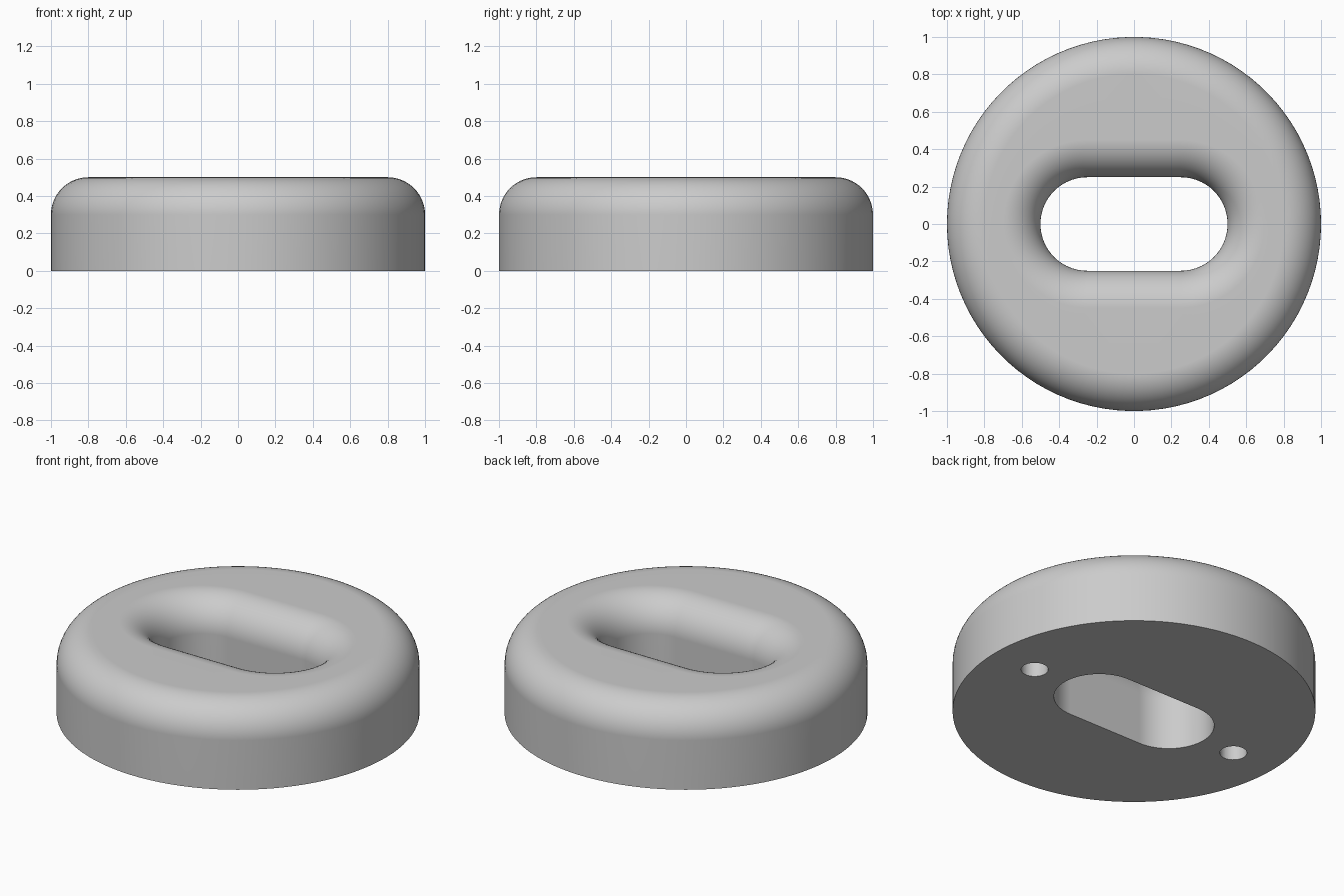
import bpy, bmesh
from math import pi, cos, sin

HEIGHT, FILLET = 0.5, 0.2
HALF = 49            # points along each rounded end of the slot
STEPS = 14           # segments in each rounded edge

if "Cube" in bpy.data.objects:
    bpy.data.objects.remove(bpy.data.objects["Cube"], do_unlink=True)

# Single grey material
grey = bpy.data.materials.new("plain_grey")
grey.use_nodes = True
grey.diffuse_color = (0.6, 0.6, 0.6, 1)
grey.node_tree.nodes["Principled BSDF"].inputs["Base Color"].default_value = (0.6, 0.6, 0.6, 1)


def slot_loop(radius, z):
    """Stadium outline: two half circles centred at x = +-0.25."""
    points = []
    for side in (1, -1):
        for i in range(HALF):
            a = -pi / 2 + pi * i / (HALF - 1)
            points.append((side * (0.25 + radius * cos(a)), side * radius * sin(a), z))
    return points


def round_loop(radius, z):
    """Circle with as many points as the slot outline."""
    n = 2 * HALF
    angles = [-pi / 2 + 2 * pi * (i + 0.5) / n for i in range(n)]
    return [(radius * cos(a), radius * sin(a), z) for a in angles]


# Cross-section loops: up the slot wall, over the top, down the outside
quarter = [pi / 2 * i / STEPS for i in range(STEPS + 1)]
shoulder = HEIGHT - FILLET
loops = [slot_loop(0.25, 0)]
loops += [slot_loop(0.25 + FILLET * (1 - cos(a)), shoulder + FILLET * sin(a)) for a in quarter]
loops += [round_loop(1 - FILLET * (1 - sin(a)), shoulder + FILLET * cos(a)) for a in quarter]
loops.append(round_loop(1, 0))

# Ring body
bm = bmesh.new()
rings = [[bm.verts.new(p) for p in loop] for loop in loops]
for k, ring in enumerate(rings):
    following = rings[(k + 1) % len(rings)]
    for i in range(len(ring)):
        j = (i + 1) % len(ring)
        bm.faces.new((ring[i], ring[j], following[j], following[i]))
bmesh.ops.recalc_face_normals(bm, faces=bm.faces)
mesh = bpy.data.meshes.new("slotted_disc")
bm.to_mesh(mesh)
bm.free()
mesh.materials.append(grey)
disc = bpy.data.objects.new("slotted_disc", mesh)
bpy.context.collection.objects.link(disc)

# Two blind screw holes in the underside
for name, x in (("left_hole_cutter", 0.715), ("right_hole_cutter", -0.715)):
    bpy.ops.mesh.primitive_cylinder_add(vertices=40, radius=0.075, depth=0.5, location=(x, 0, 0))
    cutter = bpy.context.object
    cutter.name = name
    cutter.hide_render = True
    cutter.data.materials.append(grey)
    cut = disc.modifiers.new("screw_hole", "BOOLEAN")
    cut.operation = "DIFFERENCE"
    cut.solver = "EXACT"
    cut.object = cutter
    bpy.context.view_layer.objects.active = disc
    bpy.ops.object.modifier_apply(modifier=cut.name)
    bpy.data.objects.remove(cutter, do_unlink=True)

# Smooth rounded surfaces, crisp rims, flat top
bpy.ops.object.select_all(action="DESELECT")
disc.select_set(True)
bpy.context.view_layer.objects.active = disc
bpy.ops.object.shade_smooth_by_angle(angle=pi / 6)
weighted = disc.modifiers.new("flat_top_normals", "WEIGHTED_NORMAL")
weighted.keep_sharp = True
